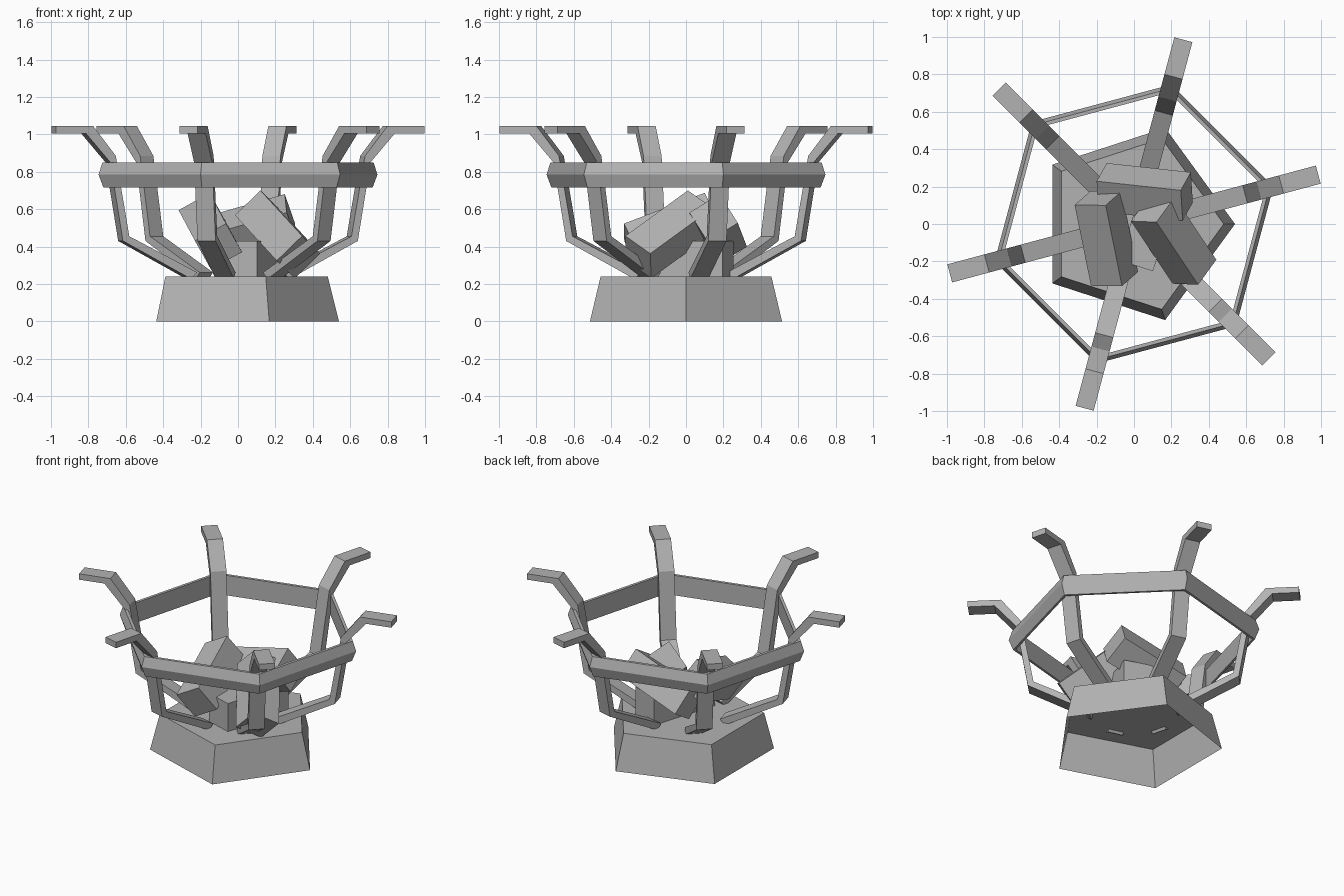
import bpy, bmesh, math
from mathutils import Vector

cube = bpy.data.objects.get("Cube")
if cube:
    bpy.data.objects.remove(cube, do_unlink=True)

grey = bpy.data.materials.new("iron_grey")
grey.use_nodes = True
tone = (0.45, 0.45, 0.45, 1)
grey.diffuse_color = tone
grey.node_tree.nodes["Principled BSDF"].inputs["Base Color"].default_value = tone


def polar(radius, degrees, z):
    a = math.radians(degrees)
    return Vector((radius * math.cos(a), radius * math.sin(a), z))


def finish(name, bm):
    bmesh.ops.recalc_face_normals(bm, faces=bm.faces)
    mesh = bpy.data.meshes.new(name)
    bm.to_mesh(mesh)
    bm.free()
    mesh.materials.append(grey)
    obj = bpy.data.objects.new(name, mesh)
    bpy.context.collection.objects.link(obj)
    return obj


def bridge(bm, ring_a, ring_b):
    n = len(ring_a)
    for i in range(n):
        j = (i + 1) % n
        bm.faces.new((ring_a[i], ring_a[j], ring_b[j], ring_b[i]))


# Five-sided tapered base, hollow and open underneath
bm = bmesh.new()
foot, deck = [[bm.verts.new(polar(r, 72 * i, z)) for i in range(5)]
              for r, z in ((0.54, 0), (0.48, 0.24))]
bridge(bm, foot, deck)
bm.faces.new(deck)
finish("base", bm)

# Six bent flat-bar arms, each a side profile given a width
outer = [(0.27, 0.225), (0.65, 0.43), (0.72, 0.85), (0.855, 1.005), (1.02, 1.005)]
inner = [(0.24, 0.262), (0.615, 0.455), (0.69, 0.885), (0.815, 1.045), (1.02, 1.045)]
ARMS = [15 + 60 * k for k in range(6)]
for k, angle in enumerate(ARMS):
    bm = bmesh.new()
    side = polar(0.05, angle + 90, 0)
    sections = []
    for o, i in zip(outer, inner):
        po, pi = polar(o[0], angle, o[1]), polar(i[0], angle, i[1])
        sections.append([bm.verts.new(p) for p in (po - side, po + side, pi + side, pi - side)])
    for s, t in zip(sections, sections[1:]):
        bridge(bm, s, t)
    bm.faces.new(sections[0])
    bm.faces.new(sections[-1])
    finish(f"arm_{k + 1}", bm)

# Six-sided band around the arms, with a ridged outside
bm = bmesh.new()
band = [(0.75, 0.85), (0.772, 0.785), (0.745, 0.715), (0.728, 0.715), (0.728, 0.85)]
rings = [[bm.verts.new(polar(r, a, z)) for r, z in band] for a in ARMS]
for k in range(6):
    bridge(bm, rings[k], rings[(k + 1) % 6])
finish("band", bm)


# Square logs: a top corner, the length direction and one width direction
def log(name, corner, along, across, size=0.19, length=0.47):
    c = Vector(along).normalized()
    a = Vector(across)
    a = (a - c * a.dot(c)).normalized()
    d = c.cross(a)
    if d.z > 0:
        d = -d
    bm = bmesh.new()
    ends = [[bm.verts.new(Vector(corner) + c * t + p * size)
             for p in (Vector(), a, a + d, d)] for t in (0, length)]
    bridge(bm, *ends)
    for e in ends:
        bm.faces.new(e)
    finish(name, bm)


log("left_leaning_log", (0.12, 0.01, 0.70), (0.22, -0.33, -0.24), (-0.14, 0.01, -0.13))
log("right_leaning_log", (-0.23, -0.33, 0.43), (-0.085, 0.42, 0.16), (0.16, 0.02, 0.10))
log("back_leaning_log", (0.25, 0.18, 0.68), (-0.46, 0.05, -0.13), (0.03, -0.16, -0.09))
log("flat_log", (-0.08, -0.195, 0.43), (0.13, 0.41, 0), (0.18, -0.057, 0))
